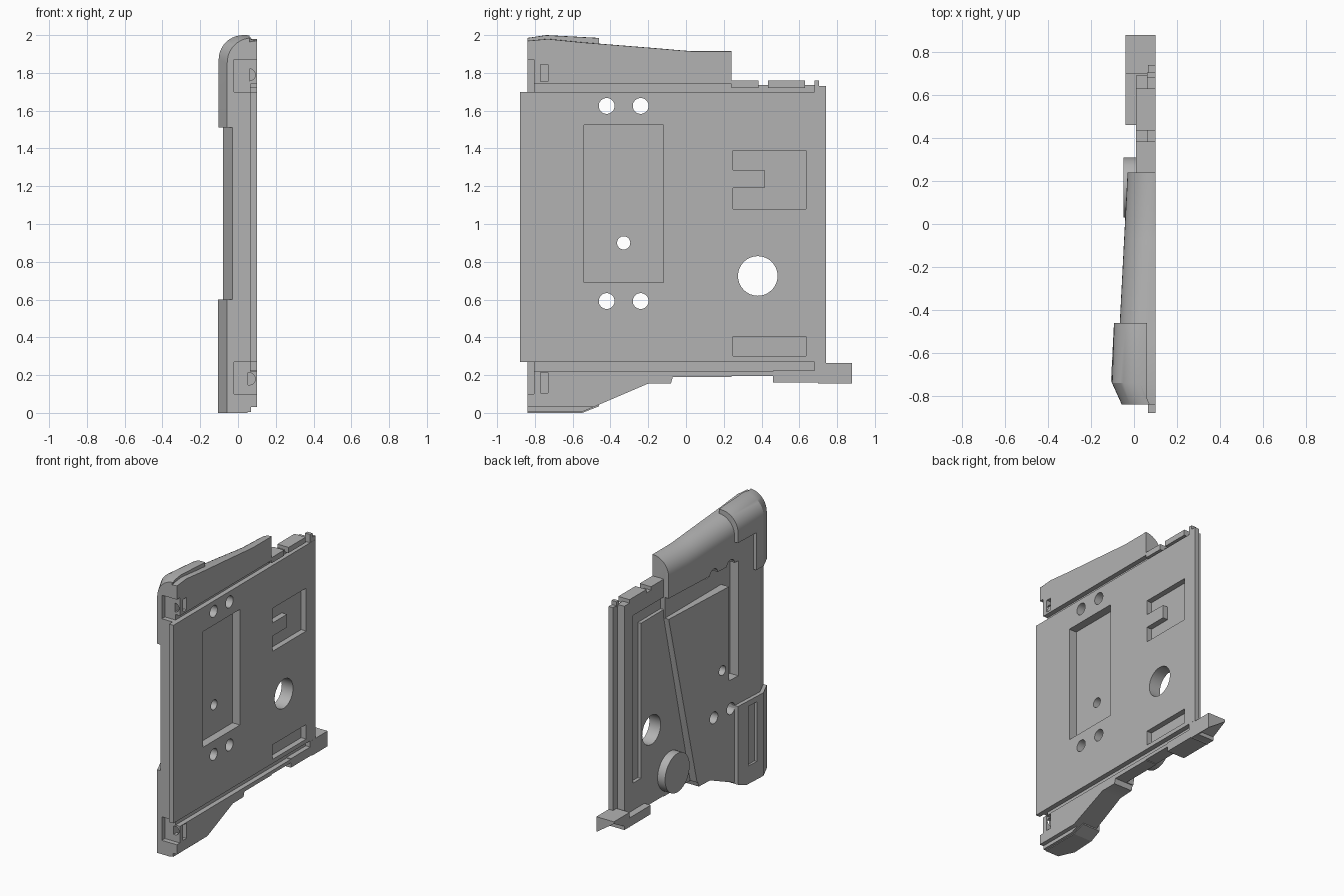
import bpy, bmesh, math

if "Cube" in bpy.data.objects:
    bpy.data.objects.remove(bpy.data.objects["Cube"], do_unlink=True)

grey = bpy.data.materials.new("plain_grey")
grey.use_nodes = True
grey.diffuse_color = (0.45, 0.45, 0.45, 1)
grey.node_tree.nodes["Principled BSDF"].inputs["Base Color"].default_value = (0.45, 0.45, 0.45, 1)


def finish(name, bm):
    bmesh.ops.recalc_face_normals(bm, faces=bm.faces)
    mesh = bpy.data.meshes.new(name)
    bm.to_mesh(mesh)
    bm.free()
    mesh.materials.append(grey)
    ob = bpy.data.objects.new(name, mesh)
    bpy.context.collection.objects.link(ob)
    return ob


def loft(name, rings):
    """Skin a row of equal closed sections and cap both ends."""
    bm = bmesh.new()
    rows = [[bm.verts.new(p) for p in ring] for ring in rings]
    n = len(rows[0])
    for a, b in zip(rows, rows[1:]):
        for i in range(n):
            j = (i + 1) % n
            bm.faces.new((a[i], a[j], b[j], b[i]))
    bm.faces.new(rows[0])
    bm.faces.new(rows[-1])
    return finish(name, bm)


def prism(name, x0, x1, outline):
    """Extrude a (y, z) outline along x."""
    return loft(name, [[(x, y, z) for y, z in outline] for x in (x0, x1)])


def box(name, x0, x1, y0, y1, z0, z1):
    return prism(name, x0, x1, [(y0, z0), (y1, z0), (y1, z1), (y0, z1)])


def disc(name, x0, x1, y, z, r, n=32):
    ring = [(y + r * math.cos(i * math.tau / n), z + r * math.sin(i * math.tau / n)) for i in range(n)]
    return prism(name, x0, x1, ring)


def cut(targets, cutter):
    cutter.hide_render = True
    for ob in targets:
        mod = ob.modifiers.new("cut", 'BOOLEAN')
        mod.operation = 'DIFFERENCE'
        mod.solver = 'EXACT'
        mod.object = cutter
        bpy.context.view_layer.objects.active = ob
        bpy.ops.object.modifier_apply(modifier=mod.name)
    bpy.data.objects.remove(cutter, do_unlink=True)


def outer_x(y):
    """Side surface: gentle taper backwards, sharp chamfer at the front."""
    if y < -0.73:
        return -0.08 + 0.05 * (-0.73 - y) / 0.11
    return -0.08 + 0.05 * (y + 0.73) / 0.97


def section(y, low, high, swell=0.0, inner=0.1, r=0.13):
    x = outer_x(y) - swell
    pts = [(inner, y, low), (x, y, low)]
    for i in range(11):
        a = i * math.pi / 20
        pts.append((x + r * (1 - math.cos(a)), y, high - r + r * math.sin(a)))
    return pts + [(inner, y, high - 0.001)]


# Main shell with rounded top and stepped lower edge
stations = [(-0.84, 0.005, 1.97), (-0.73, 0.005, 1.98), (-0.55, 0.005, 1.962),
            (-0.2, 0.155, 1.934), (-0.08, 0.155, 1.924), (-0.07, 0.19, 1.923),
            (0.03, 0.19, 1.915), (0.24, 0.19, 1.915)]
shell = loft("shell", [section(*s) for s in stations])

# Thicker corner covers at the front
top_cover = loft("top_corner_cover", [section(y, 1.51, z, 0.027, 0.06)
                 for y, z in [(-0.84, 1.985), (-0.74, 2.0), (-0.46, 1.985)]])
cut([top_cover], box("c", -0.2, 0.2, -0.66, -0.4, 1.4, 1.78))
low_cover = loft("lower_corner_cover", [
    [(0.05, y, z0), (outer_x(y) - 0.027, y, z0), (outer_x(y) - 0.027, y, 0.6), (0.05, y, 0.6)]
    for y, z0 in [(-0.84, 0), (-0.73, 0), (-0.55, 0), (-0.46, 0.035)]])
cut([low_cover], box("c", -0.2, -0.085, -0.66, -0.57, 0.13, 0.56))

# Flat face plate and rear slab
plate = box("face_plate", 0.065, 0.1, -0.88, 0.74, 0.27, 1.7)
slab = box("rear_slab", 0.01, 0.0995, 0.235, 0.69, 0.195, 1.735)
rear_lip = box("rear_lip", 0.065, 0.0995, 0.68, 0.74, 0.225, 1.73)
solids = [shell, plate, slab, rear_lip]

# Slanted back edge of the raised side panel, and the recess above and in front of it
cut([shell], prism("c", -0.2, 0.01, [(-0.083, 0.1), (0.5, 0.1), (0.5, 1.48), (0.24, 1.48)]))
cut([shell], prism("c", -0.2, 0.0, [(-0.5, 0.8), (-0.4, 0.8), (-0.4, 1.48), (0.5, 1.48),
                                    (0.5, 1.63), (-0.5, 1.63)]))
cut([slab], prism("c", -0.1, 0.035, [(0.5, 0.42), (0.59, 0.42), (0.59, 1.63),
                                     (0.1, 1.63), (0.1, 1.54), (0.5, 1.54)]))

# Long grooves above and below the face plate
for z0, z1 in [(1.7, 1.74), (0.22, 0.27)]:
    cut([shell, slab], box("c", 0.065, 0.2, -1, 1, z0, z1))
cut([shell], box("c", 0.07, 0.2, -1, -0.3, -0.1, 0.03))

# Pockets in the flat face
cut(solids, box("c", 0.04, 0.2, -0.54, -0.12, 0.69, 1.525))
cut(solids, box("c", 0.06, 0.2, 0.25, 0.635, 0.3, 0.405))
cut(solids, prism("c", 0.06, 0.2, [(0.25, 1.08), (0.635, 1.08), (0.635, 1.39), (0.25, 1.39),
                                   (0.25, 1.285), (0.415, 1.285), (0.415, 1.19), (0.25, 1.19)]))

# Round through holes
holes = [(y, z, 0.042) for y in (-0.42, -0.24) for z in (0.592, 1.625)]
for y, z, r in holes + [(-0.33, 0.9, 0.035), (0.38, 0.725, 0.105)]:
    cut(solids, disc("c", -0.3, 0.3, y, z, r))

# Hinge notches with pin holes and side slots at the front corners
for z0, z1, pin in [(1.7, 1.87, 1.79), (0.1, 0.27, 0.18)]:
    cut([shell, top_cover, low_cover], box("c", -0.02, 0.2, -0.95, -0.805, z0, z1))
    hole = disc("c", -0.88, -0.76, 0, 0, 0.032, 20)
    hole.rotation_euler = (0, 0, math.pi / 2)
    hole.location = (0.06, 0, pin)
    bpy.context.view_layer.update()
    cut([shell], hole)
    cut([shell], box("c", 0.03, 0.2, -0.77, -0.73, pin - 0.035 - 0.04 * (pin < 1), pin + 0.055 - 0.02 * (pin < 1)))

# Top ledge blocks behind the rounded shell
for y0, y1 in [(0.24, 0.385), (0.435, 0.63)]:
    box("top_ledge", 0.01, 0.0995, y0, y1, 1.72, 1.76)
box("top_tooth", 0.06, 0.0995, 0.68, 0.705, 1.72, 1.76)

# Round boss on the side
boss = disc("round_boss", -0.05, 0.03, 0.17, 0.35, 0.14, 40)

# Tail block with tapering end
box("tail_block", -0.04, 0.1, 0.46, 0.76, 0.16, 0.225)
loft("tail_end", [
    [(0.1, 0.7, 0.155), (-0.04, 0.7, 0.155), (-0.04, 0.7, 0.265), (0.1, 0.7, 0.265)],
    [(0.1, 0.88, 0.155), (-0.04, 0.88, 0.25), (-0.04, 0.88, 0.265), (0.1, 0.88, 0.265)]])

# Smooth the curved parts, keep edges sharp
bpy.ops.object.select_all(action='DESELECT')
for ob in solids + [top_cover, boss]:
    ob.select_set(True)
bpy.context.view_layer.objects.active = shell
bpy.ops.object.shade_smooth_by_angle(angle=math.radians(25))
